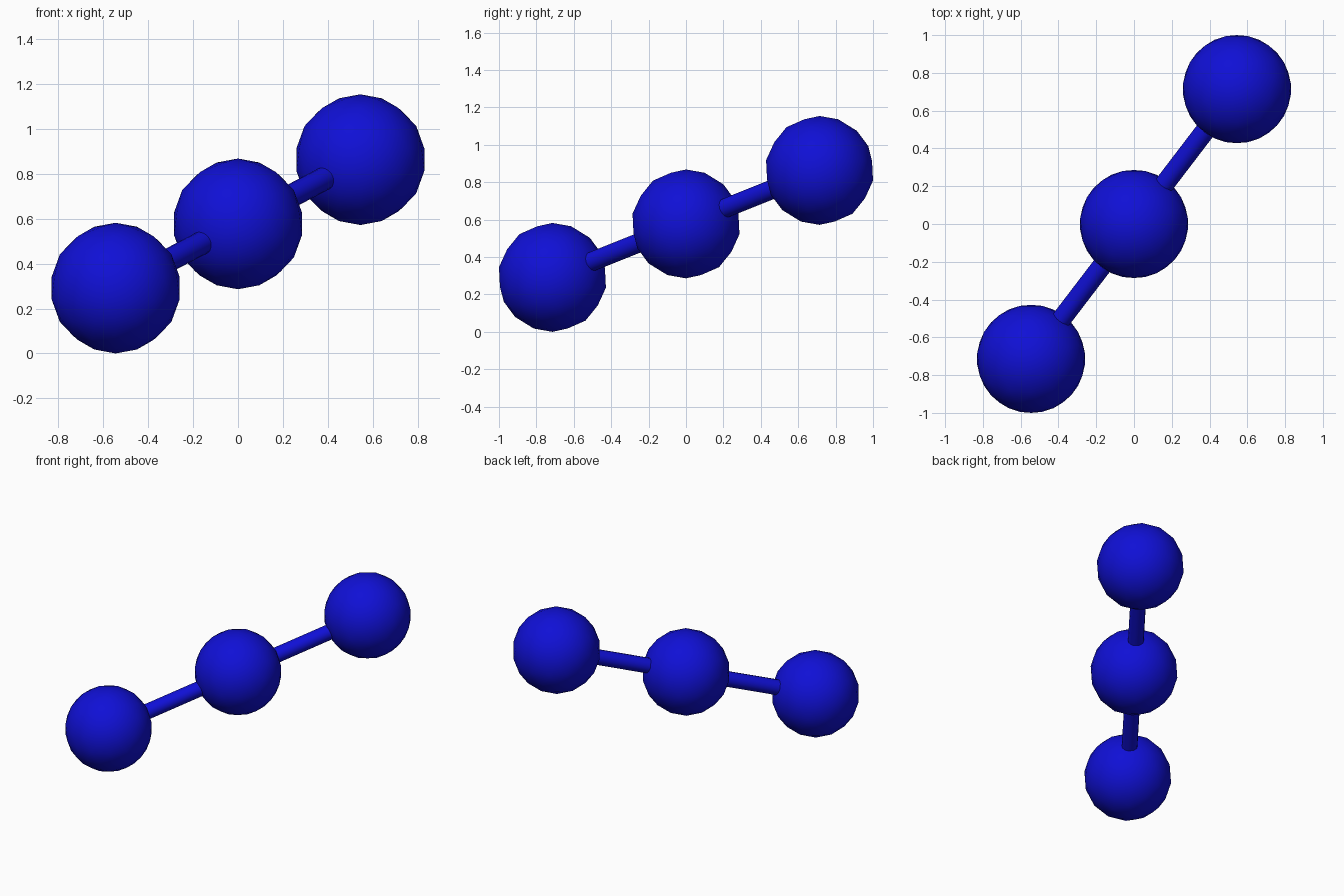
import bpy, bmesh
from math import pi
from mathutils import Vector, Matrix

if "Cube" in bpy.data.objects:
    bpy.data.objects.remove(bpy.data.objects["Cube"])

BALL_R, ROD_R = 0.291, 0.052
MID = Vector((0, 0, 0.577))
STEP = Vector((0.545, 0.714, 0.286))

blue = bpy.data.materials.new("blue")
blue.diffuse_color = (0.005, 0.005, 0.67, 1)
blue.use_nodes = True
blue.node_tree.nodes["Principled BSDF"].inputs["Base Color"].default_value = blue.diffuse_color


def finish(ob, name):
    ob.name = name
    ob.data.materials.append(blue)
    bpy.ops.object.select_all(action='DESELECT')
    ob.select_set(True)
    bpy.context.view_layer.objects.active = ob
    bpy.ops.object.shade_smooth_by_angle(angle=pi / 3)


def ball(name, centre):
    # Icosahedron with each edge cut in three, pushed out to a sphere
    bm = bmesh.new()
    bmesh.ops.create_icosphere(bm, subdivisions=1, radius=1,
                               matrix=Matrix.Rotation(pi / 2, 4, 'Z'))
    bmesh.ops.subdivide_edges(bm, edges=bm.edges[:], cuts=2, use_grid_fill=True)
    for v in bm.verts:
        v.co = v.co.normalized() * BALL_R
    me = bpy.data.meshes.new(name)
    bm.to_mesh(me)
    bm.free()
    ob = bpy.data.objects.new(name, me)
    ob.location = centre
    bpy.context.collection.objects.link(ob)
    finish(ob, name)


def rod(name, a, b):
    d = b - a
    bpy.ops.mesh.primitive_cylinder_add(vertices=16, radius=ROD_R, depth=d.length,
                                        location=(a + b) / 2,
                                        rotation=d.to_track_quat('Z', 'Y').to_euler())
    finish(bpy.context.object, name)


# Three balls in a line, the outer two joined to the middle by rods
ball("middle_ball", MID)
for side, s in (("lower", -1), ("upper", 1)):
    end = MID + STEP * s
    ball(side + "_ball", end)
    rod(side + "_rod", MID, end)
